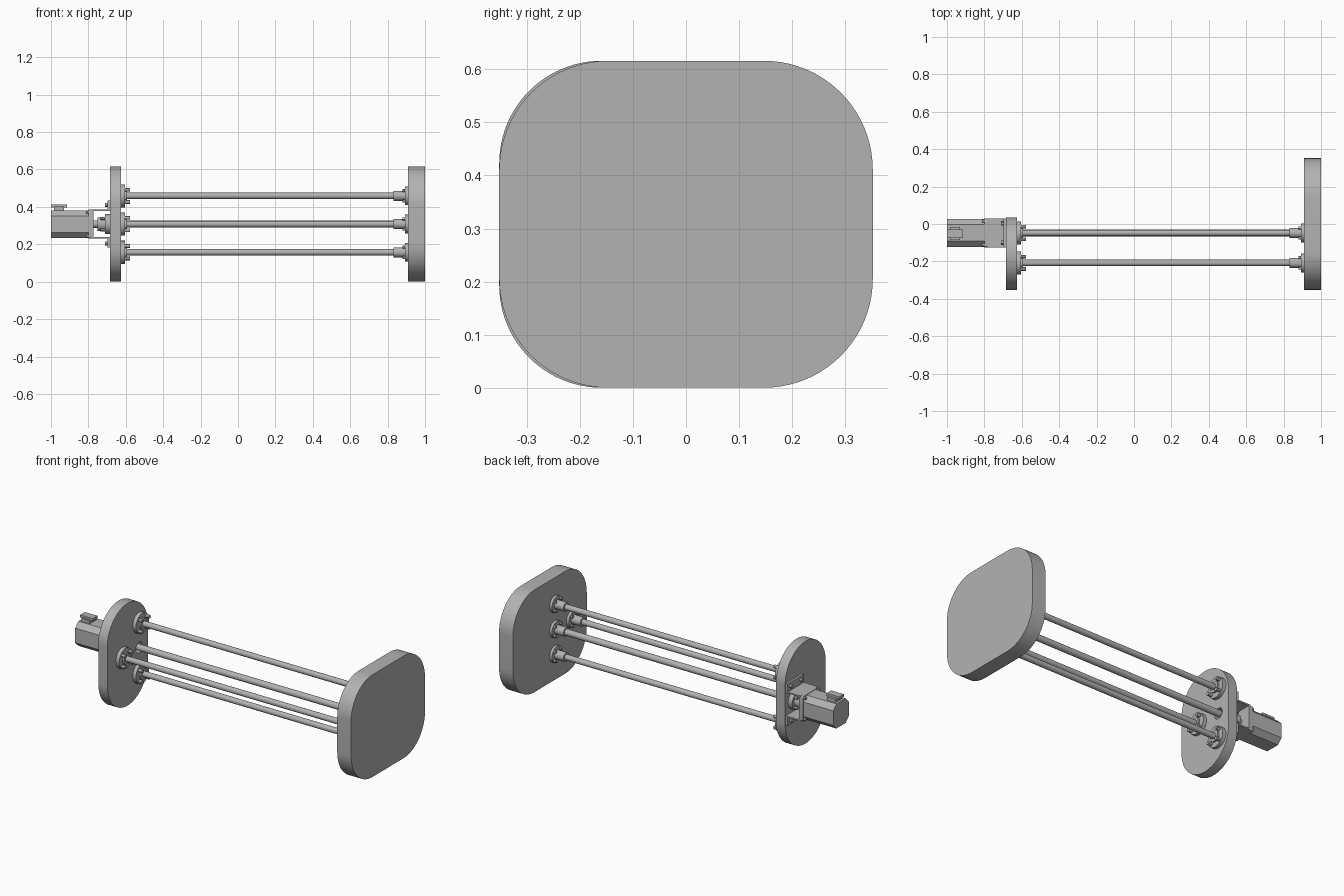
import bpy
import bmesh
import math
from mathutils import Matrix, Vector

if "Cube" in bpy.data.objects:
    bpy.data.objects.remove(bpy.data.objects["Cube"], do_unlink=True)

GRAY = (0.45, 0.45, 0.45, 1)
metal = bpy.data.materials.new("machined_gray")
metal.diffuse_color = GRAY
metal.use_nodes = True
metal.node_tree.nodes["Principled BSDF"].inputs["Base Color"].default_value = GRAY

MID = 0.308           # height of the drive axis
AXIS_Y = -0.048       # depth of the drive axis
GUIDES = [(AXIS_Y, MID + 0.151), (AXIS_Y, MID - 0.151), (-0.208, MID)]


def finish(name, bm):
    bmesh.ops.recalc_face_normals(bm, faces=bm.faces)
    mesh = bpy.data.meshes.new(name)
    bm.to_mesh(mesh)
    bm.free()
    obj = bpy.data.objects.new(name, mesh)
    bpy.context.collection.objects.link(obj)
    mesh.materials.append(metal)
    bpy.ops.object.select_all(action="DESELECT")
    obj.select_set(True)
    bpy.context.view_layer.objects.active = obj
    bpy.ops.object.shade_smooth_by_angle(angle=math.radians(30))
    return obj


def add_rod(bm, x0, x1, y, z, r, sides=32):
    """Cylinder along x."""
    place = Matrix.Translation(((x0 + x1) / 2, y, z)) @ Matrix.Rotation(math.pi / 2, 4, "Y")
    bmesh.ops.create_cone(bm, cap_ends=True, segments=sides, radius1=r, radius2=r,
                          depth=x1 - x0, matrix=place)


def add_box(bm, low, high):
    low, high = Vector(low), Vector(high)
    place = Matrix.Translation((low + high) / 2) @ Matrix.Diagonal((*(high - low), 1))
    bmesh.ops.create_cube(bm, size=1, matrix=place)


def add_slab(bm, x0, x1, y0, y1, z0, z1, r, steps):
    """Plate across x whose outline is a rectangle with rounded or chamfered corners."""
    ring = []
    corners = [(y1 - r, z1 - r), (y0 + r, z1 - r), (y0 + r, z0 + r), (y1 - r, z0 + r)]
    for i, (cy, cz) in enumerate(corners):
        for k in range(steps + 1):
            a = math.pi / 2 * (i + k / steps)
            ring.append(bm.verts.new((x0, cy + r * math.cos(a), cz + r * math.sin(a))))
    face = bm.faces.new(ring)
    top = bmesh.ops.extrude_face_region(bm, geom=[face])["geom"]
    bmesh.ops.translate(bm, vec=(x1 - x0, 0, 0),
                        verts=[v for v in top if isinstance(v, bmesh.types.BMVert)])


def add_bolts(bm, x0, x1, y, z, ring, r, count=4):
    for i in range(count):
        a = math.tau * (i + 0.5) / count
        add_rod(bm, x0, x1, y + ring * math.cos(a), z + ring * math.sin(a), r, 12)


# End plates
bm = bmesh.new()
add_slab(bm, 0.908, 1.0, -0.352, 0.352, 0, 0.616, 0.205, 20)
finish("large_end_plate", bm)

bm = bmesh.new()
add_slab(bm, -0.685, -0.625, -0.352, 0.035, 0, 0.616, 0.193, 24)
drive_plate = finish("drive_end_plate", bm)

# Clearance hole for the drive shaft
bm = bmesh.new()
add_rod(bm, -0.72, -0.6, AXIS_Y, MID, 0.032)
cutter = finish("shaft_hole_cutter", bm)
hole = drive_plate.modifiers.new("shaft_hole", "BOOLEAN")
hole.operation = "DIFFERENCE"
hole.object = cutter
bpy.context.view_layer.objects.active = drive_plate
bpy.ops.object.modifier_apply(modifier=hole.name)
bpy.data.objects.remove(cutter, do_unlink=True)

# Guide rods with flanged bearings at the drive plate
for i, (y, z) in enumerate(GUIDES, 1):
    bm = bmesh.new()
    add_rod(bm, -0.625, 0.9, y, z, 0.017)
    finish(f"guide_rod_{i}", bm)
    bm = bmesh.new()
    add_rod(bm, -0.626, -0.603, y, z, 0.062, 48)
    add_rod(bm, -0.604, -0.593, y, z, 0.032)
    add_bolts(bm, -0.604, -0.578, y, z, 0.047, 0.010)
    finish(f"bearing_flange_{i}", bm)

# Drive shaft
bm = bmesh.new()
add_rod(bm, -0.7, 0.9, AXIS_Y, MID, 0.019)
finish("drive_shaft", bm)

# Shaft supports on the large plate
for i, (y, z) in enumerate(GUIDES + [(AXIS_Y, MID)], 1):
    bm = bmesh.new()
    add_rod(bm, 0.892, 0.909, y, z, 0.05, 48)
    add_rod(bm, 0.832, 0.893, y, z, 0.027)
    add_bolts(bm, 0.879, 0.893, y, z, 0.039, 0.008)
    finish(f"shaft_support_{i}", bm)

# Motor bracket: face plate, top and bottom walls, bolted feet
LEFT, RIGHT = AXIS_Y - 0.077, AXIS_Y + 0.077
bm = bmesh.new()
add_box(bm, (-0.784, LEFT, MID - 0.077), (-0.772, RIGHT, MID + 0.077))
for s in (-1, 1):
    inner, outer, tip = (MID + s * d for d in (0.069, 0.077, 0.126))
    add_box(bm, (-0.773, LEFT, min(inner, outer)), (-0.685, RIGHT, max(inner, outer)))
    add_box(bm, (-0.698, LEFT, min(inner, tip)), (-0.685, RIGHT, max(inner, tip)))
    for dy in (-0.05, 0.05):
        add_rod(bm, -0.710, -0.697, AXIS_Y + dy, MID + s * 0.103, 0.011, 12)
finish("motor_bracket", bm)

# Coupling between motor and drive shaft
bm = bmesh.new()
add_rod(bm, -0.775, -0.735, AXIS_Y, MID, 0.02)
add_rod(bm, -0.752, -0.702, AXIS_Y, MID, 0.036)
add_rod(bm, -0.712, -0.685, AXIS_Y, MID, 0.054, 48)
add_bolts(bm, -0.735, -0.711, AXIS_Y, MID, 0.044, 0.008)
finish("shaft_coupling", bm)

# Motor: chamfered body, mounting flange and screws
bm = bmesh.new()
add_slab(bm, -1.0, -0.80, AXIS_Y - 0.074, AXIS_Y + 0.074, MID - 0.074, MID + 0.074, 0.03, 1)
add_slab(bm, -0.80, -0.784, AXIS_Y - 0.077, AXIS_Y + 0.077, MID - 0.077, MID + 0.077, 0.012, 4)
add_bolts(bm, -0.812, -0.799, AXIS_Y, MID, 0.09, 0.008)
finish("motor_body", bm)

# Motor cable connector
bm = bmesh.new()
roof = MID + 0.072
add_box(bm, (-0.985, -0.085, roof), (-0.93, -0.015, roof + 0.022))
add_box(bm, (-1.0, -0.075, roof + 0.018), (-0.915, -0.03, roof + 0.034))
finish("cable_connector", bm)
